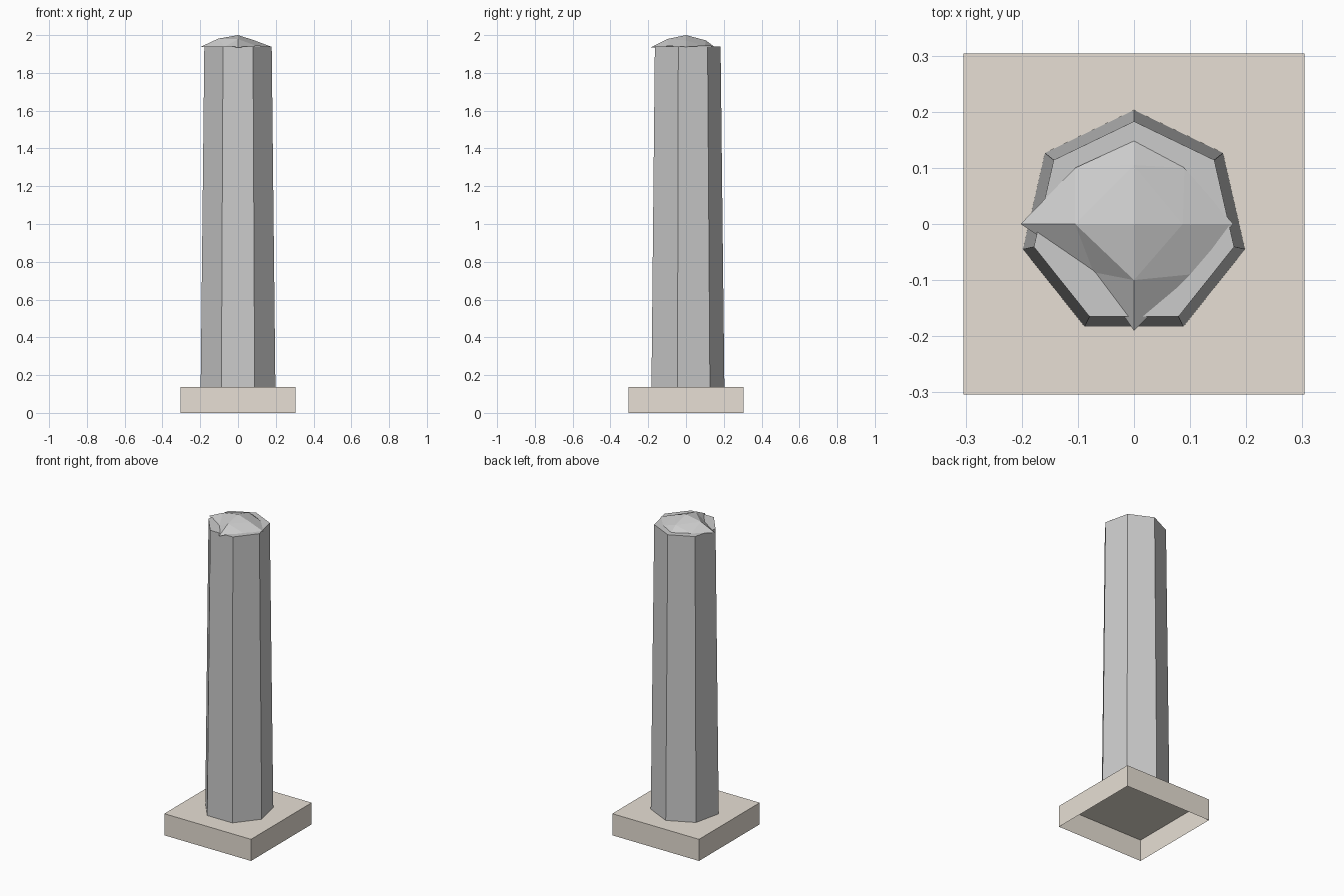
import bpy, bmesh, math

if "Cube" in bpy.data.objects:
    bpy.data.objects.remove(bpy.data.objects["Cube"])


def make_object(name, bm, material=None):
    mesh = bpy.data.meshes.new(name)
    bm.to_mesh(mesh)
    bm.free()
    obj = bpy.data.objects.new(name, mesh)
    bpy.context.collection.objects.link(obj)
    if material:
        mesh.materials.append(material)
    return obj


def ring(bm, sides, radius, z, start):
    step = 2 * math.pi / sides
    return [bm.verts.new((radius * math.cos(start + i * step),
                          radius * math.sin(start + i * step), z)) for i in range(sides)]


def prism(bm, sides, r0, z0, r1, z1, start):
    """Tapered prism, closed on top and open underneath."""
    low, high = ring(bm, sides, r0, z0, start), ring(bm, sides, r1, z1, start)
    for i in range(sides):
        j = (i + 1) % sides
        bm.faces.new((low[i], low[j], high[j], high[i]))
    bm.faces.new(high)


BASE_TOP, SHAFT_TOP = 0.137, 1.94
tan = bpy.data.materials.new("tan_stone")
tan.diffuse_color = (0.8, 0.74, 0.66, 1)
tan.use_nodes = True
tan.node_tree.nodes["Principled BSDF"].inputs["Base Color"].default_value = tan.diffuse_color

# square plinth, hollow underneath
bm = bmesh.new()
r = 0.304 * math.sqrt(2)
prism(bm, 4, r, 0, r, BASE_TOP, math.pi / 4)
make_object("base", bm, tan)

# seven-sided tapered shaft with one corner at the back
bm = bmesh.new()
prism(bm, 7, 0.203, BASE_TOP, 0.183, SHAFT_TOP, math.pi / 2)
make_object("shaft", bm)

# rough broken top: peak, inner ring and uneven outer points, from +x anticlockwise
inner = [(0.087, 0, 1.972), (0, 0.105, 1.972), (-0.105, 0, 1.981), (0, -0.1, 1.979)]
diagonal = [(0.09, 0.1, 1.943), (-0.105, 0.1, 1.945), (-0.072, -0.086, 1.938), (0.1, -0.09, 1.942)]
spike = [(0.177, 0, 1.938), (0, 0.148, 1.94), (-0.202, 0, 1.936), (0, -0.19, 1.934)]
bm = bmesh.new()
peak = bm.verts.new((0, 0, 2))
inner, diagonal, spike = [[bm.verts.new(p) for p in pts] for pts in (inner, diagonal, spike)]
for i in range(4):
    j = (i + 1) % 4
    bm.faces.new((peak, inner[i], inner[j]))
    bm.faces.new((inner[i], diagonal[i], inner[j]))
    bm.faces.new((inner[i], spike[i], diagonal[i]))
    bm.faces.new((inner[j], diagonal[i], spike[j]))
make_object("broken_top", bm)
